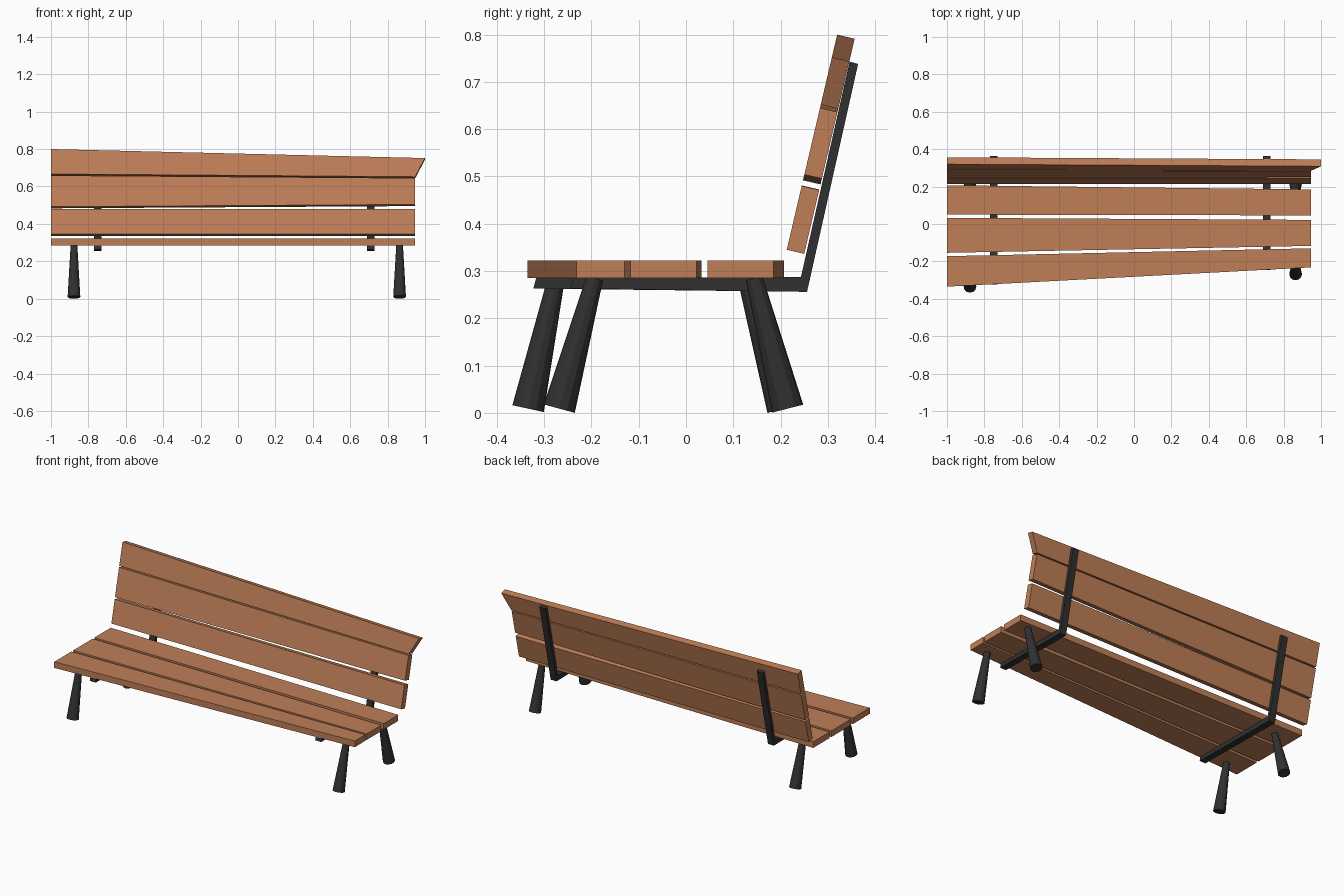
import bpy, bmesh, math
from mathutils import Vector

if "Cube" in bpy.data.objects:
    bpy.data.objects.remove(bpy.data.objects["Cube"])


def material(name, color):
    m = bpy.data.materials.new(name)
    m.diffuse_color = (*color, 1)
    m.use_nodes = True
    m.node_tree.nodes["Principled BSDF"].inputs["Base Color"].default_value = m.diffuse_color
    return m


WOOD = material("wood", (0.52, 0.21, 0.095))
IRON = material("dark_iron", (0.03, 0.03, 0.03))


def extruded(name, points, offset, mat):
    """Solid made by sweeping a flat outline along an offset."""
    bm = bmesh.new()
    face = bm.faces.new([bm.verts.new(p) for p in points])
    new = bmesh.ops.extrude_face_region(bm, geom=[face])["geom"]
    # the extrusion drops nothing, so the starting face stays as the far cap
    bmesh.ops.translate(bm, vec=offset,
                        verts=[v for v in new if isinstance(v, bmesh.types.BMVert)])
    bmesh.ops.recalc_face_normals(bm, faces=bm.faces)
    me = bpy.data.meshes.new(name)
    bm.to_mesh(me)
    bm.free()
    me.materials.append(mat)
    ob = bpy.data.objects.new(name, me)
    bpy.context.collection.objects.link(ob)
    return ob


X0, X1 = -1.0, 0.947

# Seat planks, each tapering: near/far y at the left end, then at the right end
seat = [(-0.335, -0.172, -0.232, -0.130),
        (-0.154, 0.033, -0.117, 0.022),
        (0.050, 0.207, 0.046, 0.185)]
for i, (a, b, c, d) in enumerate(seat):
    outline = [(X0, a, 0.285), (X1, c, 0.285), (X1, d, 0.285), (X0, b, 0.285)]
    extruded(f"seat_plank_{i + 1}", outline, Vector((0, 0, 0.037)), WOOD)

# Leaning back planks: bottom/top z at left, bottom/top z at right, top right x
TILT = math.radians(13.2)
back = [(0.345, 0.481, 0.345, 0.480, X1),
        (0.492, 0.659, 0.504, 0.645, X1),
        (0.667, 0.800, 0.652, 0.752, 1.0)]


def lean(x, z):
    return (x, 0.213 + (z - 0.345) * math.tan(TILT), z)


for i, (a, b, c, d, xt) in enumerate(back):
    outline = [lean(X0, a), lean(X1, c), lean(xt, d), lean(X0, b)]
    extruded(f"back_plank_{i + 1}", outline,
             Vector((0, math.cos(TILT), -math.sin(TILT))) * 0.038, WOOD)

# Bent iron brackets under the seat and behind the back
for side, x, y in (("left", -0.77, -0.32), ("right", 0.69, -0.242)):
    profile = [(y - 0.003, 0.263), (0.256, 0.256), (0.364, 0.738),
               (0.346, 0.743), (0.243, 0.287), (y + 0.003, 0.285)]
    extruded(f"{side}_bracket", [(x, py, pz) for py, pz in profile],
             Vector((0.04, 0, 0)), IRON)

# Splayed tapered legs: x, foot y, top y
legs = {"front_left_leg": (-0.877, -0.334, -0.274),
        "front_right_leg": (0.864, -0.268, -0.193),
        "rear_left_leg": (-0.877, 0.205, 0.127),
        "rear_right_leg": (0.864, 0.215, 0.144)}
for name, (x, foot, top) in legs.items():
    a, b = Vector((x, foot, 0.009)), Vector((x, top, 0.285))
    bpy.ops.mesh.primitive_cone_add(vertices=12, radius1=0.034, radius2=0.018,
                                    depth=(b - a).length, location=(a + b) / 2,
                                    rotation=(-math.atan2(top - foot, b.z - a.z), 0, 0))
    ob = bpy.context.object
    ob.name = name
    ob.data.materials.append(IRON)
